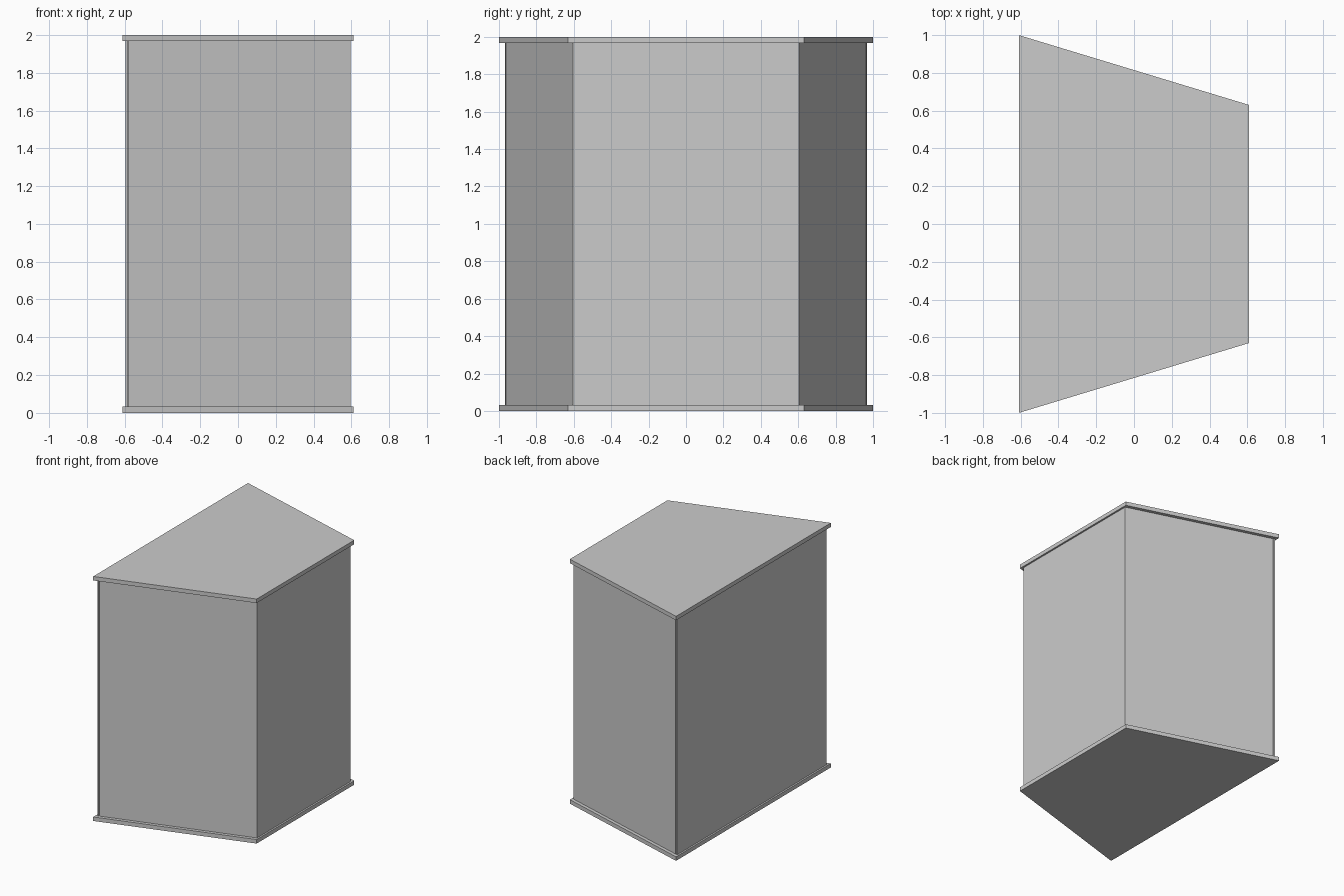
import bpy, bmesh

if "Cube" in bpy.data.objects:
    bpy.data.objects.remove(bpy.data.objects["Cube"])

SLOPE = 0.37 / 1.22   # taper of the two slanted sides
PLATE = 0.033         # thickness of top and bottom plates


def tapered_prism(name, x0, x1, z0, z1, inset):
    """Prism between x0 and x1 whose sides sit `inset` (in y) inside the plate outline."""
    def half(x):
        return 1.0 - (x + 0.61) * SLOPE - inset
    outline = [(x0, -half(x0)), (x1, -half(x1)), (x1, half(x1)), (x0, half(x0))]
    bm = bmesh.new()
    face = bm.faces.new([bm.verts.new((x, y, z0)) for x, y in outline])
    top = bmesh.ops.extrude_face_region(bm, geom=[face])
    verts = [v for v in top["geom"] if isinstance(v, bmesh.types.BMVert)]
    bmesh.ops.translate(bm, verts=verts, vec=(0, 0, z1 - z0))
    bmesh.ops.recalc_face_normals(bm, faces=bm.faces)
    mesh = bpy.data.meshes.new(name)
    bm.to_mesh(mesh)
    bm.free()
    obj = bpy.data.objects.new(name, mesh)
    bpy.context.collection.objects.link(obj)
    return obj


# Overhanging end plates
tapered_prism("bottom_plate", -0.61, 0.61, 0.0, PLATE, 0.0)
tapered_prism("top_plate", -0.61, 0.61, 2.0 - PLATE, 2.0, 0.0)

# Main body, wide-side panel, and the recessed seam between them
tapered_prism("cabinet_body", -0.58, 0.596, PLATE, 2.0 - PLATE, 0.029)
tapered_prism("wide_side_panel", -0.596, -0.586, PLATE, 2.0 - PLATE, 0.029)
tapered_prism("panel_seam", -0.586, -0.58, PLATE, 2.0 - PLATE, 0.04)
